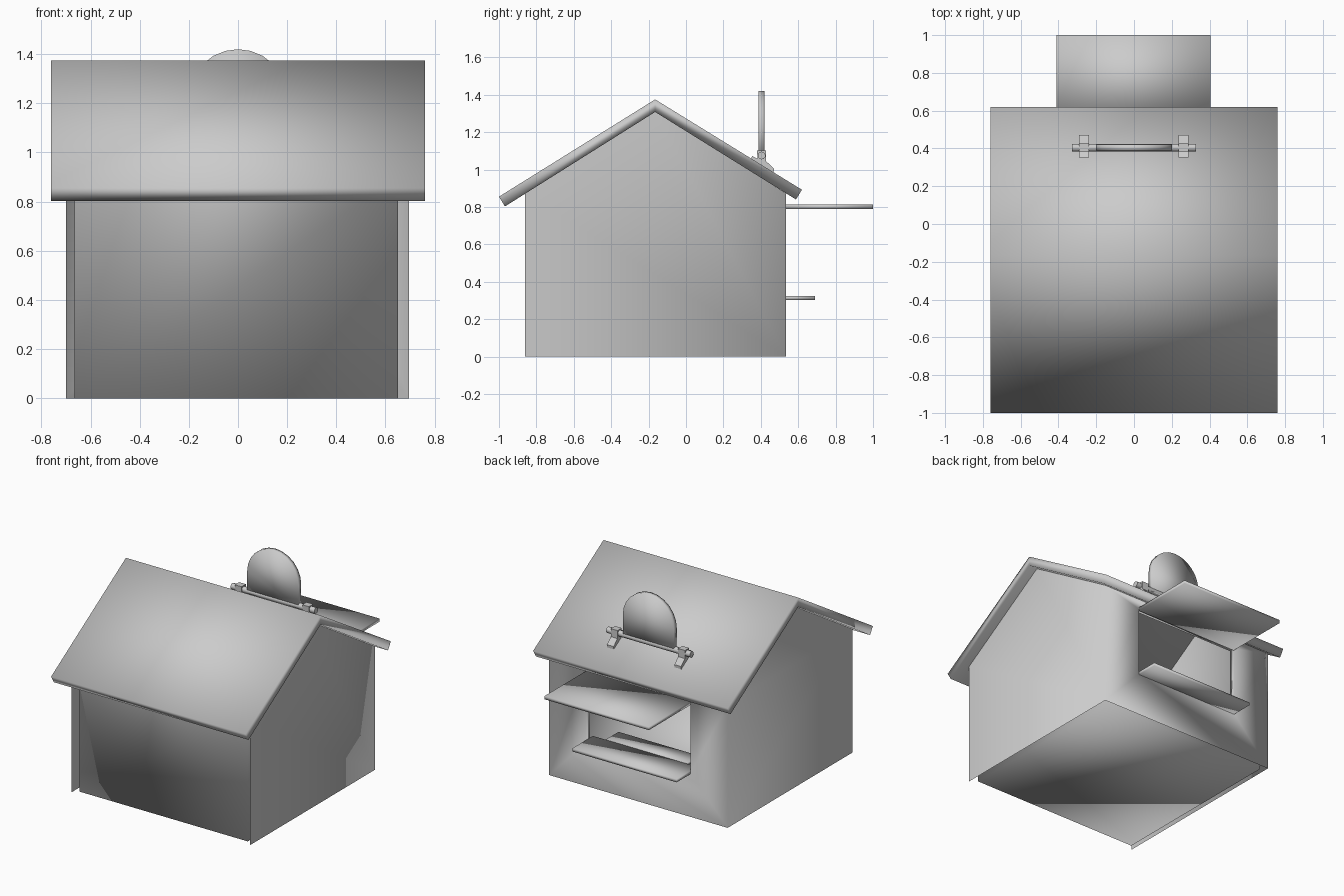
import bpy, bmesh, math
from mathutils import Vector

cube = bpy.data.objects.get("Cube")
if cube:
    bpy.data.objects.remove(cube, do_unlink=True)

grey = bpy.data.materials.new("plain_grey")
grey.use_nodes = True
grey.diffuse_color = (0.6, 0.6, 0.6, 1)
grey.node_tree.nodes["Principled BSDF"].inputs["Base Color"].default_value = (0.6, 0.6, 0.6, 1)

RIDGE_Y = -0.165


def under_roof(y):
    return 1.31 - 0.625 * abs(y - RIDGE_Y)


def finish(name, bm, sharp=None):
    mesh = bpy.data.meshes.new(name)
    bm.to_mesh(mesh)
    bm.free()
    mesh.materials.append(grey)
    obj = bpy.data.objects.new(name, mesh)
    bpy.context.collection.objects.link(obj)
    for o in bpy.context.selected_objects:
        o.select_set(False)
    obj.select_set(True)
    bpy.context.view_layer.objects.active = obj
    if sharp:
        bpy.ops.object.shade_smooth_by_angle(angle=math.radians(sharp))
    else:
        bpy.ops.object.shade_smooth()
    return obj


def prism(name, profile, axis, lo, hi, sharp=None):
    """Extrude a 2D profile along x (profile is y, z) or y (profile is x, z)."""
    bm = bmesh.new()
    at = (lambda p, d: (d, p[0], p[1])) if axis == "x" else (lambda p, d: (p[0], d, p[1]))
    a = [bm.verts.new(at(p, lo)) for p in profile]
    b = [bm.verts.new(at(p, hi)) for p in profile]
    bm.faces.new(a)
    bm.faces.new(b)
    for i in range(len(a)):
        j = (i + 1) % len(a)
        bm.faces.new((a[i], a[j], b[j], b[i]))
    bmesh.ops.recalc_face_normals(bm, faces=bm.faces)
    return finish(name, bm, sharp)


def slab(name, x0, x1, y0, y1, z0, z1, sharp=None):
    return prism(name, [(y0, z0), (y1, z0), (y1, z1), (y0, z1)], "x", x0, x1, sharp)


# Walls: outer skin open at front and bottom, inner skin with front and floor
bm = bmesh.new()


def face(verts, toward):
    f = bm.faces.new(verts)
    f.normal_update()
    if f.normal.dot(Vector(toward)) < 0:
        f.normal_flip()


WIN = [(-0.41, 0.31), (0.405, 0.31), (0.405, 0.80), (-0.41, 0.80)]


def skin(x0, x1, y0, y1, sign, closed):
    sides = []
    for x, d in ((x0, -sign), (x1, sign)):
        outline = [(y0, 0), (y1, 0), (y1, under_roof(y1)),
                   (RIDGE_Y, under_roof(RIDGE_Y)), (y0, under_roof(y0))]
        ring = [bm.verts.new((x, y, z)) for y, z in outline]
        face(ring, (d, 0, 0))
        sides.append(ring)
    l, r = sides
    back = [l[1], r[1], r[2], l[2]]
    hole = [bm.verts.new((x, y1, z)) for x, z in WIN]
    for i in range(4):
        j = (i + 1) % 4
        face((back[i], back[j], hole[j], hole[i]), (0, sign, 0))
    if closed:
        face((l[0], r[0], r[4], l[4]), (0, -sign, 0))
        face((l[0], r[0], r[1], l[1]), (0, 0, -sign))
    return hole


outer = skin(-0.70, 0.695, -0.86, 0.535, 1, False)
inner = skin(-0.665, 0.65, -0.82, 0.495, -1, True)
middle = Vector((0, 0.515, 0.555))
for i in range(4):
    j = (i + 1) % 4
    edge_mid = (outer[i].co + inner[j].co) / 2
    face((outer[i], outer[j], inner[j], inner[i]), middle - edge_mid)
finish("hut_walls", bm)

# Gabled roof slab
prism("roof", [(-1.0, 0.855), (RIDGE_Y, 1.375), (0.62, 0.892), (0.588, 0.84),
               (RIDGE_Y, 1.308), (-0.968, 0.803)], "x", -0.76, 0.76)

# Serving hatch: raised shutter, counter and inside shelf
slab("hatch_awning", -0.41, 0.405, 0.53, 1.0, 0.79, 0.813)
slab("counter", -0.41, 0.405, 0.46, 0.69, 0.303, 0.325)
slab("inner_shelf", -0.32, 0.31, 0.31, 0.46, 0.303, 0.322)

# Arched sign board on the back slope
arch = [(-0.2, 1.06), (0.2, 1.06)]
arch += [(0.2 * math.cos(math.pi * i / 12), 1.22 + 0.2 * math.sin(math.pi * i / 12))
         for i in range(13)]
prism("sign_board", arch, "y", 0.388, 0.42)

# Rod carrying the sign
bm = bmesh.new()
bmesh.ops.create_cone(bm, cap_ends=True, segments=10, radius1=0.021, radius2=0.021, depth=0.655)
for v in bm.verts:
    v.co = (v.co.z, v.co.x + 0.404, v.co.y + 1.075)
bmesh.ops.recalc_face_normals(bm, faces=bm.faces)
finish("sign_rod", bm, 40)

# Brackets standing on the roof
foot = [(0.35, 1.045), (0.352, 1.073), (0.382, 1.058), (0.38, 1.102), (0.428, 1.102),
        (0.428, 1.045), (0.47, 1.005), (0.468, 0.975)]
for side, x in (("right", -0.265), ("left", 0.262)):
    prism(side + "_bracket", foot, "x", x - 0.026, x + 0.026, 40)
